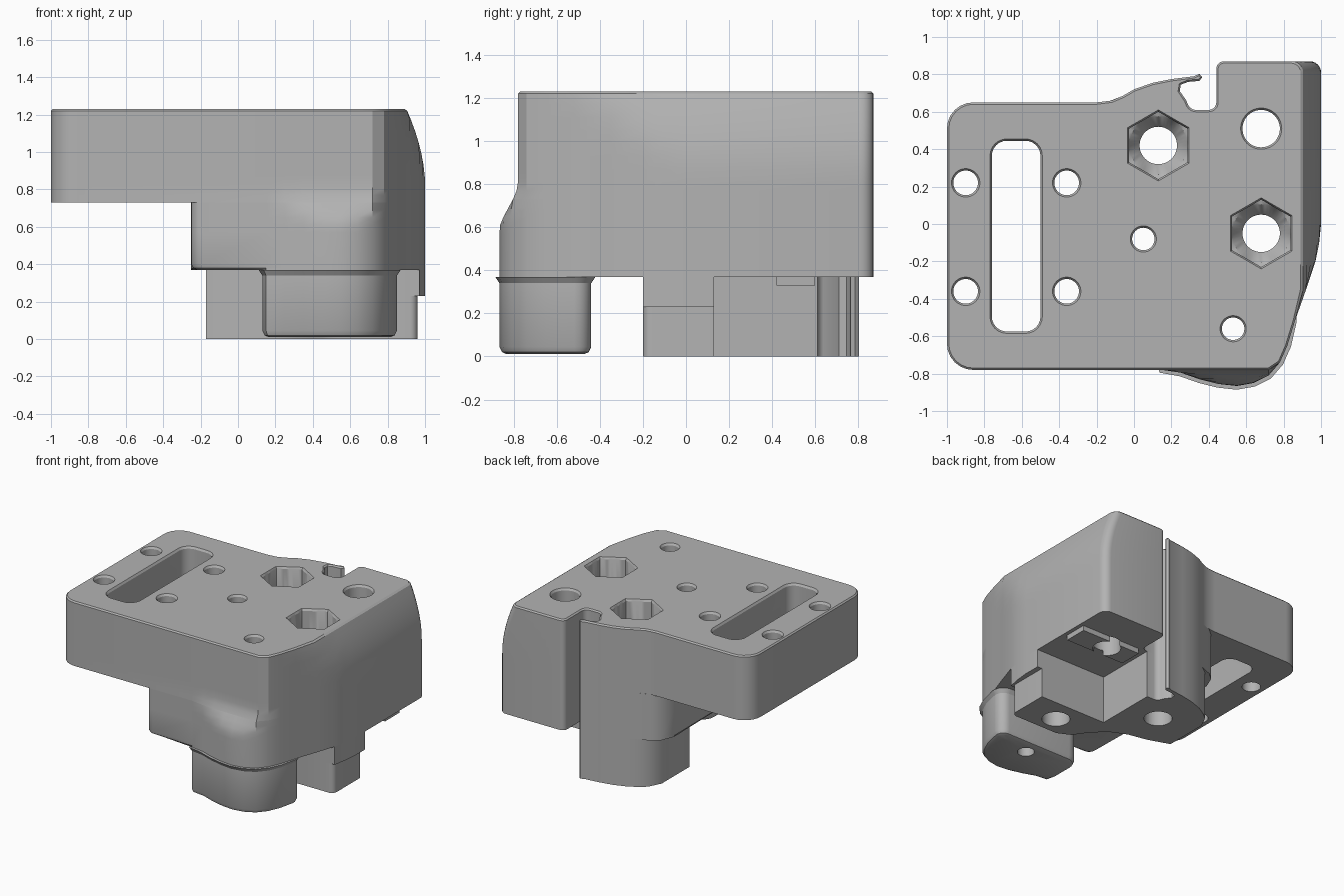
import bpy, bmesh, math
from mathutils import Vector

cube = bpy.data.objects.get("Cube")
if cube:
    bpy.data.objects.remove(cube, do_unlink=True)

grey = bpy.data.materials.new("matte_grey")
grey.use_nodes = True
grey.diffuse_color = (0.45, 0.45, 0.45, 1)
grey.node_tree.nodes["Principled BSDF"].inputs["Base Color"].default_value = grey.diffuse_color


def rounded(points, steps=6):
    """Outline from (x, y) points and (x, y, radius) corners."""
    out = []
    for i, p in enumerate(points):
        c = Vector(p[:2])
        if len(p) == 2:
            out.append(c)
            continue
        a = c + (Vector(points[i - 1][:2]) - c).normalized() * p[2]
        b = c + (Vector(points[(i + 1) % len(points)][:2]) - c).normalized() * p[2]
        for k in range(steps + 1):
            t = k / steps
            wa, wc, wb = (1 - t) ** 2, 1.414 * t * (1 - t), t * t
            out.append((a * wa + c * wc + b * wb) / (wa + wc + wb))
    return out


def inset(pts, amount):
    """Move an outline inwards; amount may depend on the point."""
    out = []
    for i, p in enumerate(pts):
        d = (p - pts[i - 1]).normalized() + (pts[(i + 1) % len(pts)] - p).normalized()
        n = Vector((-d.y, d.x)).normalized()
        out.append(p + n * (amount(p) if callable(amount) else amount))
    return out


def loft(name, rings):
    """Closed solid through (z, outline) rings with equal point counts."""
    bm = bmesh.new()
    rows = [[bm.verts.new((p[0], p[1], z)) for p in pts] for z, pts in rings]
    n = len(rows[0])
    for low, high in zip(rows, rows[1:]):
        for i in range(n):
            j = (i + 1) % n
            bm.faces.new((low[i], low[j], high[j], high[i]))
    bm.faces.new(rows[0][::-1])
    bm.faces.new(rows[-1])
    bmesh.ops.recalc_face_normals(bm, faces=bm.faces)
    mesh = bpy.data.meshes.new(name)
    bm.to_mesh(mesh)
    bm.free()
    mesh.materials.append(grey)
    obj = bpy.data.objects.new(name, mesh)
    bpy.context.collection.objects.link(obj)
    return obj


def squeeze(pts, z):
    """Pull in the front bulge and the curved right flank with height."""
    s = min(max((z - 0.57) / 0.24, 0), 1)
    front = -0.87 + 0.09 * s * s * (3 - 2 * s)
    side = 1 - 0.1 * min(max((z - 0.83) / 0.4, 0), 1) ** 1.8
    out = []
    for p in pts:
        x = p.x
        if x > 0.9:
            x = x + side - 1 if p.y > 0.7 else min(x, side)
        out.append(Vector((x, max(p.y, front))))
    return out


# Shared outline pieces, counter-clockwise
bulge = [(.15, -.78), (.25, -.795), (.35, -.83), (.45, -.855), (.55, -.866), (.64, -.85),
         (.72, -.81), (.78, -.74), (.82, -.65)]
flank = [(.86, -.52), (.92, -.35), (.97, -.2), (.99, -.1), (1, 0)]
rear_block = [(1, .87, .06), (.44, .87, .04), (.44, .61, .04)]
hook = [(.3, .61, .03), (.28, .66), (.245, .71), (.25, .745), (.29, .76), (.35, .765),
        (.365, .785), (.35, .803), (.32, .79), (.2, .775), (.1, .755), (0, .72), (-.06, .685)]

# Top plate with the curved flank and softened top edge
plate = rounded(bulge + flank + rear_block + hook
                + [(-.12, .66), (-.2, .65), (-1, .65, .14), (-1, -.78, .14)])
levels = [.73, .77, .81, .87, .93, .99, 1.05, 1.11, 1.17, 1.22]
rings = [(z, squeeze(plate, z)) for z in levels]
rings.append((1.23, inset(squeeze(plate, 1.23), 0.01)))
parts = [loft("top_plate", rings)]

# Middle body under the plate
body = rounded(bulge + flank + rear_block + hook
               + [(-.15, .65), (-.21, .6), (-.25, .5), (-.25, -.78, .06)])
soft = lambda a: lambda p: a if p.x < 0.1 and p.y < 0.5 else 0
rings = [(.37, inset(body, soft(.03))), (.38, inset(body, soft(.01)))]
rings += [(z, squeeze(body, z)) for z in (.4, .57, .61, .65, .69, .73)]
parts.append(loft("middle_body", rings))

# Front leg
leg = rounded([(.13, -.7)] + bulge + [(.85, -.52), (.85, -.44, .07), (.13, -.44, .1)])
parts.append(loft("front_leg", [(.012, inset(leg, .03)), (.02, inset(leg, .012)),
                                (.045, leg), (.34, leg), (.37, inset(leg, -.02))]))

# Rear foot, notched below the rear block
foot = rounded([(.55, -.2), (.96, -.2, .04), (.96, .13), (.39, .13), (.39, .61)] + hook
               + [(-.12, .64), (-.17, .54), (-.17, .2), (0, .14), (.15, .11), (.28, .05),
                  (.38, -.05), (.45, -.15)])
parts.append(loft("rear_foot", [(0, foot), (.37, foot)]))

# Side lip hanging below the flank
lip = rounded([(.9, -.2), (.97, -.2), (.99, -.1), (1, 0), (1, .13), (.9, .13)])
parts.append(loft("side_lip", [(.23, lip), (.37, lip)]))

# Pads around the rear bolt hole
for name, x0, x1 in (("inner_pad", .46, .665), ("outer_pad", .695, .97)):
    pad = rounded([(x0, .42), (x1, .42), (x1, .6), (x0, .6)])
    parts.append(loft(name, [(.33, pad), (.37, pad)]))


# Cutters: drilled holes, nut pockets and the long slot
def circle(x, y, r, hexagonal=False, n=48):
    out = []
    for i in range(n):
        a = 2 * math.pi * i / n
        k = r
        if hexagonal:
            k = r * math.cos(math.pi / 6) / math.cos((a + math.pi / 6) % (math.pi / 3) - math.pi / 6)
        out.append(Vector((x + k * math.cos(a), y + k * math.sin(a))))
    return out


cutters = []
holes = [(x, y, .066) for x in (-.9, -.36) for y in (.22, -.36)]
holes += [(.05, -.08, .06), (.53, -.56, .06), (.68, .51, .1)]
for x, y, r in holes:
    cutters.append(loft("hole_cutter", [(-.1, circle(x, y, r)), (1.215, circle(x, y, r)),
                                        (1.245, circle(x, y, r + .02))]))
for x, y in ((.13, .42), (.68, -.05)):
    cutters.append(loft("nut_cutter", [
        (-.1, circle(x, y, .1)), (.85, circle(x, y, .1)), (.92, circle(x, y, .155)),
        (.925, circle(x, y, .18, True)), (1.215, circle(x, y, .18, True)),
        (1.245, circle(x, y, .2, True))]))
slot = rounded([(-.76, -.575, .08), (-.5, -.575, .08), (-.5, .445, .08), (-.76, .445, .08)])
cutters.append(loft("slot_cutter", [(.6, slot), (1.215, slot), (1.245, inset(slot, -.02))]))

bpy.ops.object.select_all(action="DESELECT")
for c in cutters:
    c.hide_render = True
    c.select_set(True)
bpy.context.view_layer.objects.active = cutters[0]
bpy.ops.object.join()
cutter = cutters[0]

# Cut every part that holes pass through, then shade
for part in parts:
    if part.name != "side_lip":
        mod = part.modifiers.new("holes", "BOOLEAN")
        mod.operation = "DIFFERENCE"
        mod.solver = "EXACT"
        mod.object = cutter
        bpy.context.view_layer.update()
        graph = bpy.context.evaluated_depsgraph_get()
        cut = bpy.data.meshes.new_from_object(part.evaluated_get(graph))
        part.modifiers.clear()
        part.data = cut
    bpy.ops.object.select_all(action="DESELECT")
    part.select_set(True)
    bpy.context.view_layer.objects.active = part
    bpy.ops.object.shade_smooth_by_angle(angle=math.radians(30))
bpy.data.objects.remove(cutter, do_unlink=True)
